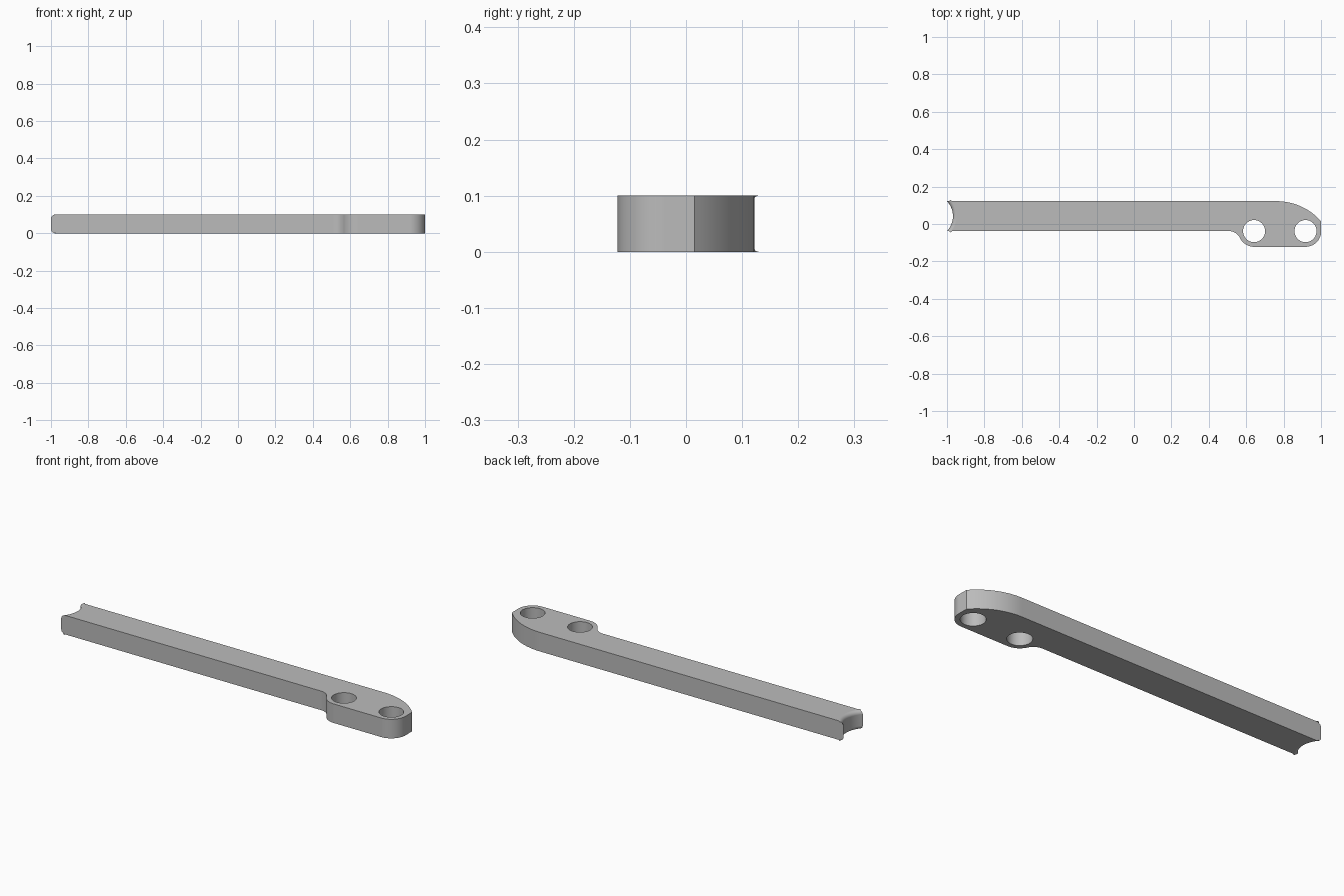
import bpy, bmesh
from math import sin, cos, pi, asin, atan2
from mathutils import Vector

cube = bpy.data.objects.get("Cube")
if cube:
    bpy.data.objects.remove(cube, do_unlink=True)

HEIGHT = 0.1
BACK, FRONT = 0.122, -0.038        # bar edges in y
HOLES = (0.642, 0.917)             # hole centres in x, on the bar's front line
HOLE_R, LOBE_R = 0.059, 0.084
END_ROUND = 0.02

steel = bpy.data.materials.new("plain_grey")
steel.use_nodes = True
grey = (0.5, 0.5, 0.5, 1)
steel.diffuse_color = grey
steel.node_tree.nodes["Principled BSDF"].inputs["Base Color"].default_value = grey


def arc(cx, cy, r, a0, a1, n):
    return [(cx + r * cos(a0 + (a1 - a0) * i / n),
             cy + r * sin(a0 + (a1 - a0) * i / n)) for i in range(n + 1)]


# Outline, counter-clockwise: concave fillet, two lobes, sloped nose, scooped end
fillet_x = 0.508
gap = HOLES[0] - fillet_x
fillet_r = (gap ** 2 - LOBE_R ** 2) / (2 * LOBE_R)
join = atan2(fillet_r, gap)
outline = arc(fillet_x, FRONT - fillet_r, fillet_r, pi / 2, join, 12)
outline += arc(HOLES[0], FRONT, LOBE_R, pi + join, 1.5 * pi, 16)[1:]
outline += arc(HOLES[1], FRONT, LOBE_R, -pi / 2, 0, 20)
nose_x, nose_y = 0.762, 0.015
run, drop = 1.0 - nose_x, BACK - nose_y
nose_r = (run ** 2 + drop ** 2) / (2 * drop)
outline += arc(nose_x, BACK - nose_r, nose_r, asin((nose_r - drop) / nose_r), pi / 2, 20)
half, depth = (BACK - FRONT) / 2, 0.032
scoop_r = (half ** 2 + depth ** 2) / (2 * depth)
a = asin(half / scoop_r)
scoop = arc(-1 - scoop_r * cos(a), (BACK + FRONT) / 2, scoop_r, a, -a, 24)
outline += scoop

# Extrude the outline and round the top and bottom edges of the scooped end
bm = bmesh.new()
base = bm.faces.new([bm.verts.new((x, y, 0)) for x, y in outline])
top = bmesh.ops.extrude_face_region(bm, geom=[base])["geom"]
bmesh.ops.translate(bm, vec=Vector((0, 0, HEIGHT)),
                    verts=[v for v in top if isinstance(v, bmesh.types.BMVert)])
bmesh.ops.recalc_face_normals(bm, faces=bm.faces)
end_edges = [e for e in bm.edges
             if all(v.co.x < -0.9 for v in e.verts)
             and abs(e.verts[0].co.z - e.verts[1].co.z) < 0.001]
bmesh.ops.bevel(bm, geom=end_edges, offset=END_ROUND, offset_type='OFFSET',
                segments=6, profile=0.5, affect='EDGES')
mesh = bpy.data.meshes.new("lever_arm")
bm.to_mesh(mesh)
bm.free()
arm = bpy.data.objects.new("lever_arm", mesh)
bpy.context.collection.objects.link(arm)
mesh.materials.append(steel)

# Drill the two through holes
for i, x in enumerate(HOLES):
    bpy.ops.mesh.primitive_cylinder_add(vertices=48, radius=HOLE_R, depth=HEIGHT * 3,
                                        location=(x, FRONT, HEIGHT / 2))
    drill = bpy.context.object
    drill.name = f"hole_cutter_{i + 1}"
    drill.hide_render = True
    drill.data.materials.append(steel)
    cut = arm.modifiers.new("hole", 'BOOLEAN')
    cut.operation, cut.object, cut.solver = 'DIFFERENCE', drill, 'EXACT'
    bpy.ops.object.select_all(action='DESELECT')
    arm.select_set(True)
    bpy.context.view_layer.objects.active = arm
    bpy.ops.object.modifier_apply(modifier=cut.name)
    bpy.data.objects.remove(drill, do_unlink=True)

# Smooth curved walls, crisp rims, flat faces kept flat
bpy.ops.object.shade_smooth_by_angle(angle=0.5)
weighted = arm.modifiers.new("flat_faces", 'WEIGHTED_NORMAL')
weighted.keep_sharp = True
